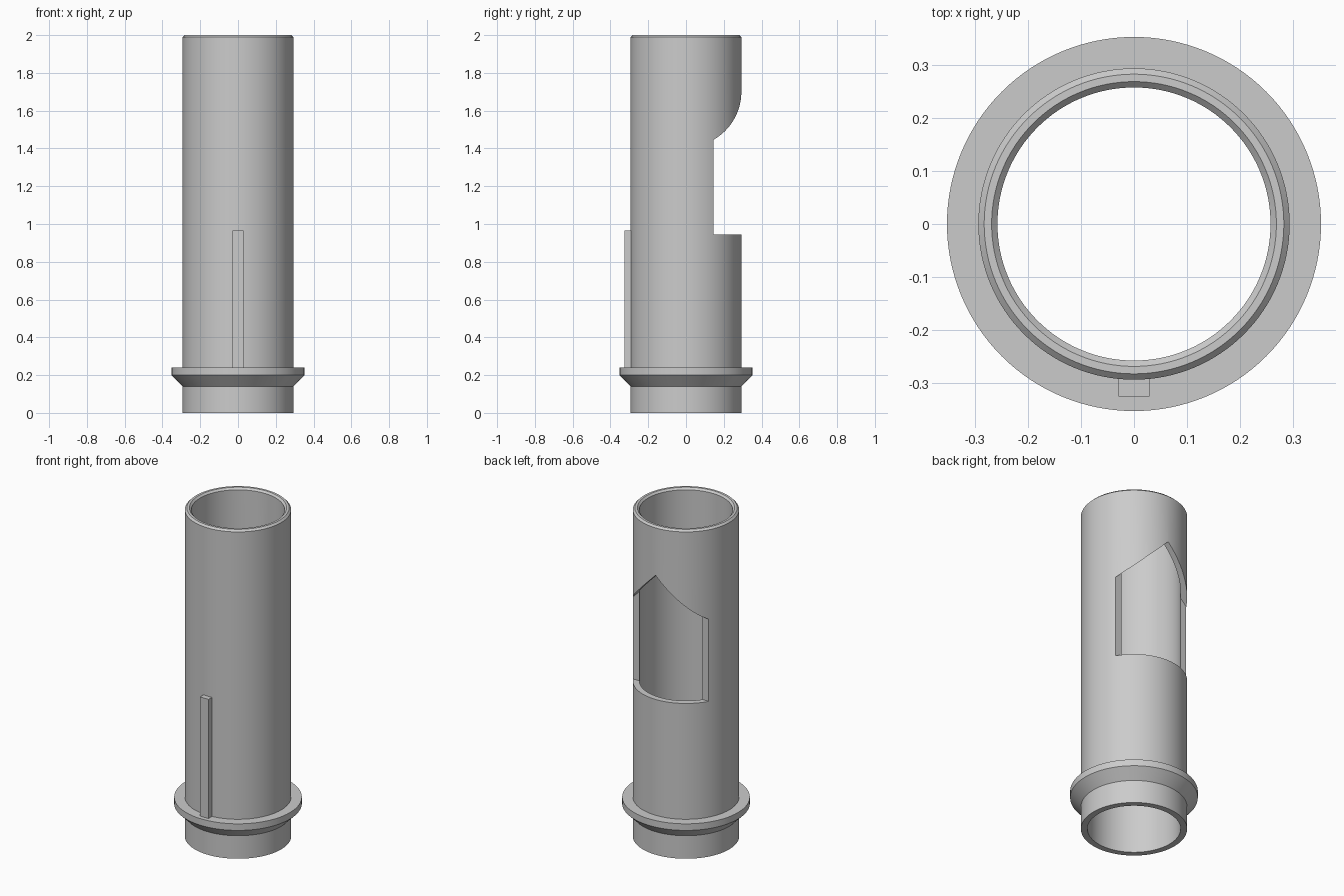
import bpy
import bmesh
from math import radians
from mathutils import Matrix

if "Cube" in bpy.data.objects:
    bpy.data.objects.remove(bpy.data.objects["Cube"], do_unlink=True)

SEGMENTS = 128
OUTER, INNER, FLANGE = 0.293, 0.257, 0.352
CHAMFER = 0.011

grey = bpy.data.materials.new("plain grey")
grey.use_nodes = True
colour = (0.6, 0.6, 0.6, 1)
grey.diffuse_color = colour
grey.node_tree.nodes["Principled BSDF"].inputs["Base Color"].default_value = colour


def make_object(name, bm):
    """Turn a bmesh into a linked object with the grey material."""
    bmesh.ops.recalc_face_normals(bm, faces=bm.faces)
    mesh = bpy.data.meshes.new(name)
    bm.to_mesh(mesh)
    bm.free()
    mesh.materials.append(grey)
    obj = bpy.data.objects.new(name, mesh)
    bpy.context.collection.objects.link(obj)
    return obj


def lathe(name, profile):
    """Revolve a closed (radius, height) profile around z."""
    bm = bmesh.new()
    verts = [bm.verts.new((r, 0, z)) for r, z in profile]
    edges = [bm.edges.new((v, verts[i - 1])) for i, v in enumerate(verts)]
    bmesh.ops.spin(bm, geom=verts + edges, cent=(0, 0, 0), axis=(0, 0, 1),
                   angle=radians(360), steps=SEGMENTS, use_duplicate=False)
    bmesh.ops.remove_doubles(bm, verts=bm.verts, dist=1e-5)
    return make_object(name, bm)


def prism(name, outline, y_start, y_end):
    """Extrude an (x, z) outline along y."""
    bm = bmesh.new()
    face = bm.faces.new([bm.verts.new((x, y_start, z)) for x, z in outline])
    result = bmesh.ops.extrude_face_region(bm, geom=[face])
    moved = [g for g in result["geom"] if isinstance(g, bmesh.types.BMVert)]
    bmesh.ops.translate(bm, verts=moved, vec=(0, y_end - y_start, 0))
    return make_object(name, bm)


# Hollow tube with a tapered collar and chamfered rim
tube = lathe("tube_with_collar", [
    (INNER, 0), (OUTER, 0), (OUTER, 0.14), (FLANGE, 0.2), (FLANGE, 0.24),
    (OUTER, 0.24), (OUTER, 2 - CHAMFER), (OUTER - CHAMFER, 2),
    (INNER + CHAMFER, 2), (INNER, 2 - CHAMFER)])

# Gabled window through the back wall
half, apex = 0.4, 1.7
cutter = prism("window_cutter", [
    (-half, 0.945), (half, 0.945), (half, apex - half), (0, apex),
    (-half, apex - half)], 0.145, 0.5)
cutter.hide_render = True
cut = tube.modifiers.new("window", "BOOLEAN")
cut.operation = "DIFFERENCE"
cut.solver = "EXACT"
cut.object = cutter
bpy.context.view_layer.objects.active = tube
tube.select_set(True)
bpy.ops.object.modifier_apply(modifier=cut.name)
bpy.data.objects.remove(cutter, do_unlink=True)
bpy.ops.object.shade_smooth_by_angle(angle=radians(30))

# Locating key up the front
bm = bmesh.new()
bmesh.ops.create_cube(bm, size=1, matrix=Matrix.Translation((0, -0.3025, 0.6025))
                      @ Matrix.Diagonal((0.058, 0.045, 0.725, 1)))
make_object("front_key", bm)
